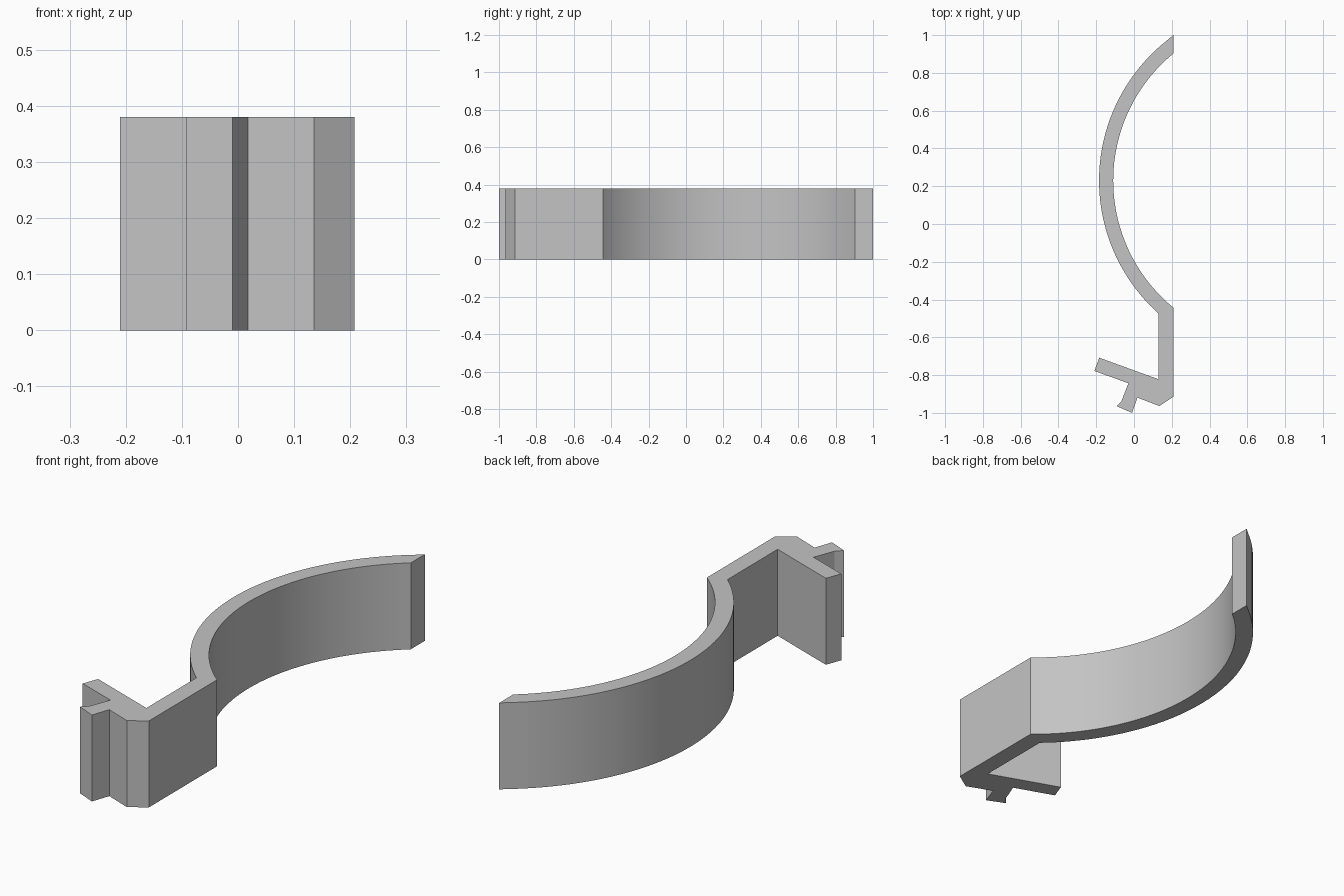
import bpy
import bmesh
import math
from mathutils import Vector

HEIGHT = 0.38
CENTRE = Vector((0.76, 0.23))
INNER_R, OUTER_R = 0.87, 0.945
RIGHT_X, WALL_X = 0.208, 0.13
SEGMENTS = 48

cube = bpy.data.objects.get("Cube")
if cube:
    bpy.data.objects.remove(cube)


def arc(radius, x_start, x_end):
    """Arc bulging to -x, from its upper end at x_start to its lower end at x_end."""
    a = math.acos((CENTRE.x - x_start) / radius)
    b = -math.acos((CENTRE.x - x_end) / radius)
    angles = [a + (b - a) * i / SEGMENTS for i in range(SEGMENTS + 1)]
    return [CENTRE + radius * Vector((-math.cos(t), math.sin(t))) for t in angles]


# Curved arm, straight wall, slanted tab and small hooked catch as one profile
outer = arc(OUTER_R, RIGHT_X, WALL_X)
outer[0].y = 1.0
inner = arc(INNER_R, RIGHT_X, RIGHT_X)
clip_end = [
    (WALL_X, -0.822), (-0.184, -0.708), (-0.21, -0.778),   # tab
    (-0.03, -0.843), (-0.066, -0.937), (-0.093, -0.964),   # catch
    (-0.01, -1.0), (0.018, -0.919),
    (0.135, -0.964), (RIGHT_X, -0.915),                    # chamfered corner
]
profile = outer + [Vector(p) for p in clip_end] + inner[::-1]

# Extrude the profile upward
bm = bmesh.new()
base = bm.faces.new([bm.verts.new((p.x, p.y, 0)) for p in profile])
result = bmesh.ops.extrude_face_region(bm, geom=[base], use_keep_orig=True)
top = [v for v in result["geom"] if isinstance(v, bmesh.types.BMVert)]
bmesh.ops.translate(bm, verts=top, vec=(0, 0, HEIGHT))
bmesh.ops.recalc_face_normals(bm, faces=bm.faces)
mesh = bpy.data.meshes.new("curved_clip")
bm.to_mesh(mesh)
bm.free()

# Plain grey material
grey = bpy.data.materials.new("plain grey")
grey.use_nodes = True
colour = (0.55, 0.55, 0.55, 1)
grey.diffuse_color = colour
grey.node_tree.nodes["Principled BSDF"].inputs["Base Color"].default_value = colour
mesh.materials.append(grey)

clip = bpy.data.objects.new("curved_clip", mesh)
bpy.context.collection.objects.link(clip)
bpy.ops.object.select_all(action="DESELECT")
clip.select_set(True)
bpy.context.view_layer.objects.active = clip
bpy.ops.object.shade_smooth_by_angle(angle=math.radians(15))
